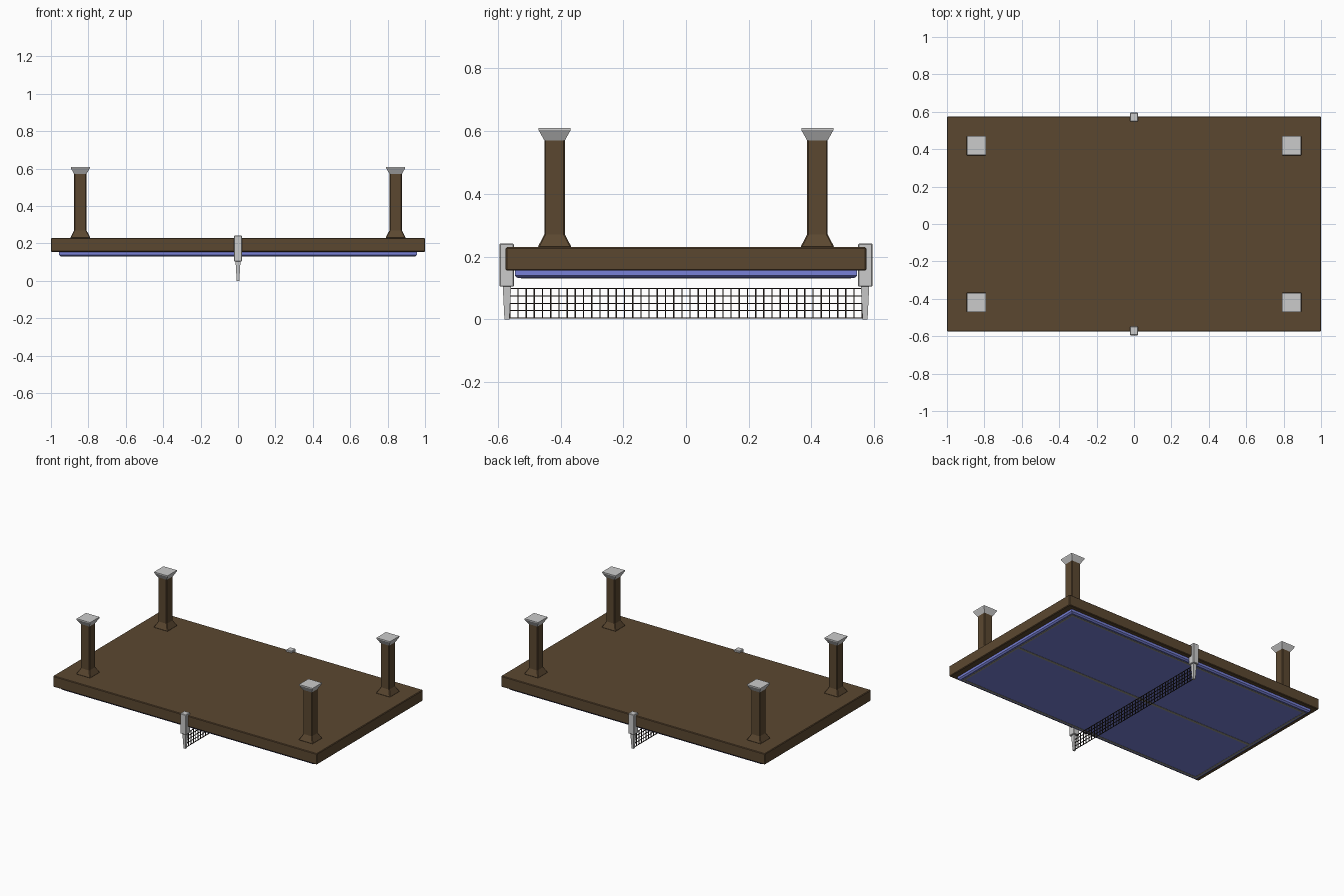
import bpy, bmesh

if "Cube" in bpy.data.objects:
    bpy.data.objects.remove(bpy.data.objects["Cube"])

def mat(name, rgb):
    m = bpy.data.materials.new(name)
    m.diffuse_color = (*rgb, 1)
    m.use_nodes = True
    m.node_tree.nodes["Principled BSDF"].inputs["Base Color"].default_value = m.diffuse_color
    return m

BROWN = mat("dark_wood", (0.105, 0.064, 0.03))
BLUE = mat("blue_surface", (0.19, 0.22, 0.68))
LINE = mat("line_paint", (0.32, 0.31, 0.27))
BLACK = mat("net_cord", (0.02, 0.015, 0.012))

def finish(name, bm, material=None, bevel=0):
    bmesh.ops.recalc_face_normals(bm, faces=bm.faces)
    me = bpy.data.meshes.new(name)
    bm.to_mesh(me)
    bm.free()
    ob = bpy.data.objects.new(name, me)
    bpy.context.collection.objects.link(ob)
    if material:
        me.materials.append(material)
    if bevel:
        mod = ob.modifiers.new("bevel", 'BEVEL')
        mod.width, mod.segments, mod.limit_method = bevel, 1, 'ANGLE'
    return ob

# stack of rectangles (z, half_x, half_y, y_shift) around (cx, cy), capped
def loft(bm, cx, cy, levels):
    rings = []
    for z, hx, hy, dy in levels:
        rings.append([bm.verts.new((cx + sx * hx, cy + dy + sy * hy, z))
                      for sx, sy in ((-1, -1), (1, -1), (1, 1), (-1, 1))])
    for a, b in zip(rings, rings[1:]):
        for i in range(4):
            j = (i + 1) % 4
            bm.faces.new((a[i], a[j], b[j], b[i]))
    bm.faces.new(rings[0][::-1])
    bm.faces.new(rings[-1])

def box(bm, x0, x1, y0, y1, z0, z1):
    hx, hy = (x1 - x0) / 2, (y1 - y0) / 2
    loft(bm, (x0 + x1) / 2, (y0 + y1) / 2, [(z0, hx, hy, 0), (z1, hx, hy, 0)])

# wooden frame board
bm = bmesh.new()
box(bm, -1, 1, -0.575, 0.575, 0.155, 0.23)
finish("table_frame", bm, BROWN, 0.004)

# playing surface with chamfered lower edge
bm = bmesh.new()
loft(bm, 0, 0, [(0.131, 0.948, 0.536, 0), (0.139, 0.958, 0.546, 0), (0.157, 0.958, 0.546, 0)])
finish("playing_surface", bm, BLUE)

# painted border and centre line
bm = bmesh.new()
X, Y, W, Z0, Z1 = 0.938, 0.526, 0.014, 0.1295, 0.132
for s in (-1, 1):
    ya, yb = sorted((s * Y, s * (Y - W)))
    box(bm, -X, X, ya, yb, Z0, Z1)
    xa, xb = sorted((s * X, s * (X - W)))
    box(bm, xa, xb, -Y + W, Y - W, Z0, Z1)
box(bm, -X + W, X - W, -0.009, 0.009, Z0, Z1)
finish("surface_lines", bm, LINE)

# four legs with flared bases and flared feet
for nx, sx in (("left", -1), ("right", 1)):
    for ny, sy in (("front", -1), ("back", 1)):
        cx, cy = sx * 0.843, sy * 0.419
        bm = bmesh.new()
        loft(bm, cx, cy, [(0.228, 0.054, 0.054, 0), (0.236, 0.051, 0.051, 0),
                          (0.27, 0.033, 0.033, 0), (0.575, 0.033, 0.033, 0)])
        finish(f"{ny}_{nx}_leg", bm, BROWN, 0.004)
        bm = bmesh.new()
        loft(bm, cx, cy, [(0.571, 0.033, 0.033, 0), (0.603, 0.051, 0.051, 0),
                          (0.61, 0.051, 0.051, 0)])
        finish(f"{ny}_{nx}_foot", bm)

# net clamps and tapered posts
for n, s in (("front", -1), ("back", 1)):
    bm = bmesh.new()
    box(bm, -0.022, 0.022, s * 0.572 - 0.023, s * 0.572 + 0.023, 0.104, 0.242)
    finish(f"{n}_net_clamp", bm, None, 0.003)
    bm = bmesh.new()
    loft(bm, 0, s * 0.571, [(0.0, 0.007, 0.008, 0), (0.1, 0.013, 0.013, 0), (0.106, 0.013, 0.013, 0)])
    finish(f"{n}_net_post", bm)

# net of crossing cords
bm = bmesh.new()
N = 43
for i in range(N + 1):
    y = -0.562 + 1.124 * i / N
    box(bm, -0.002, 0.002, y - 0.002, y + 0.002, 0.002, 0.1)
for k in range(5):
    z = 0.004 + 0.0235 * k
    box(bm, -0.002, 0.002, -0.564, 0.564, z - 0.0015, z + 0.0015)
finish("net", bm, BLACK)
